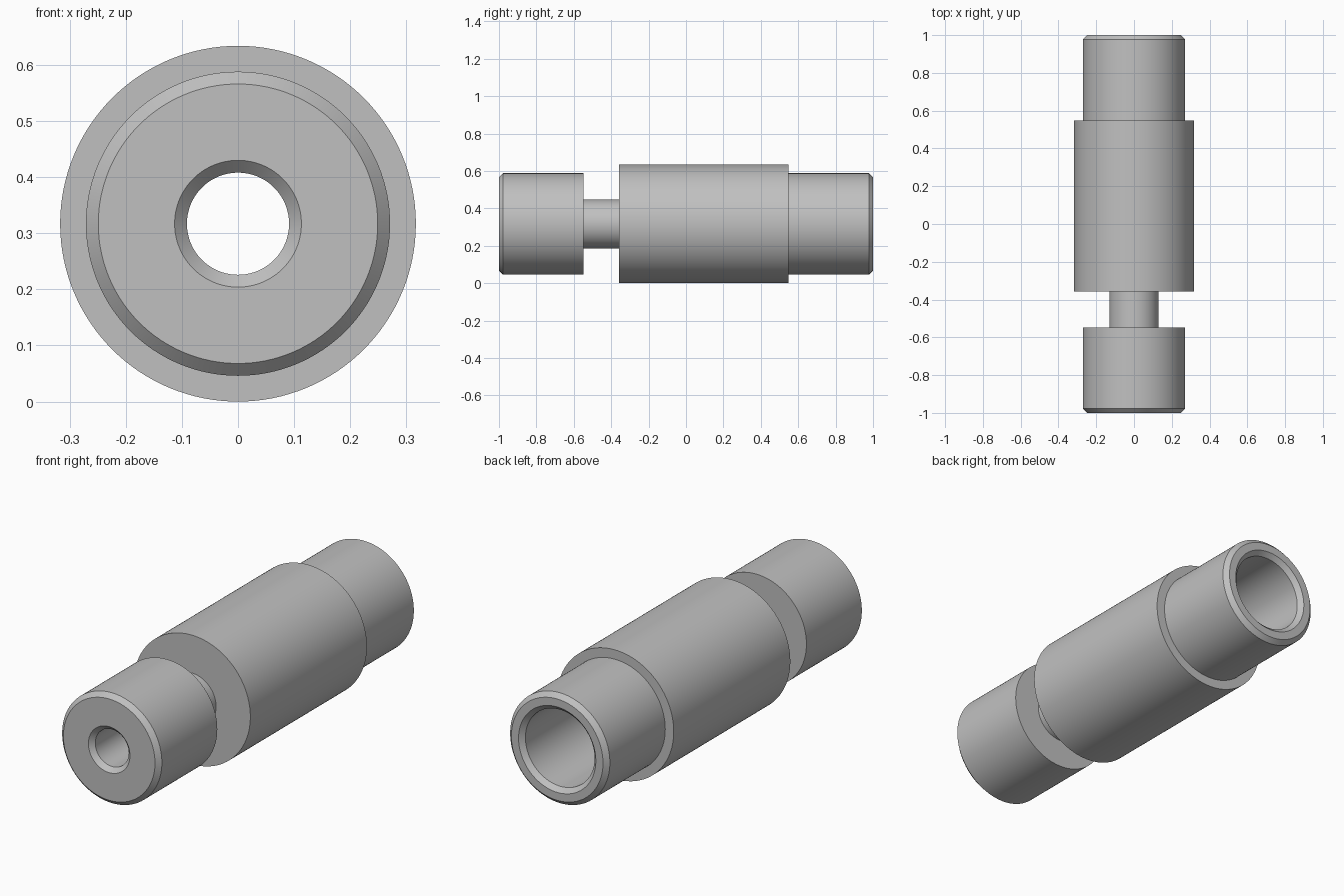
import bpy
import bmesh
import math

if "Cube" in bpy.data.objects:
    bpy.data.objects.remove(bpy.data.objects["Cube"])

SEGMENTS = 128
OUTER_R = 0.317      # widest sleeve radius, also the height of the axis
END_R = 0.271        # both end sections
NECK_R = 0.131
NARROW_R = 0.091     # front bore
WIDE_R = 0.188       # back bore
CH = 0.022           # chamfer size

steel = bpy.data.materials.new("steel_grey")
steel.diffuse_color = (0.53, 0.53, 0.53, 1.0)
steel.use_nodes = True
steel.node_tree.nodes["Principled BSDF"].inputs["Base Color"].default_value = steel.diffuse_color

# Closed wall profile as (radius, y): outside front to back, then inside back to front
profile = [
    (NARROW_R + CH, -1.0),
    (END_R - CH, -1.0), (END_R, -1.0 + CH), (END_R, -0.548),   # front section
    (NECK_R, -0.548), (NECK_R, -0.357),                        # thin neck
    (OUTER_R, -0.357), (OUTER_R, 0.548),                       # wide sleeve
    (END_R, 0.548), (END_R, 1.0 - CH), (END_R - CH, 1.0),      # back section
    (WIDE_R + CH, 1.0), (WIDE_R, 1.0 - CH), (WIDE_R, -0.27),   # wide back bore
    (NARROW_R, -0.27), (NARROW_R, -1.0 + CH),                  # narrow front bore
]


def lathe_y(name, points, height, material):
    """Revolve a closed (radius, y) profile around a horizontal y axis."""
    bm = bmesh.new()
    rings = []
    for i in range(SEGMENTS):
        a = 2 * math.pi * i / SEGMENTS
        rings.append([bm.verts.new((r * math.cos(a), y, r * math.sin(a)))
                      for r, y in points])
    n = len(points)
    for i, ring in enumerate(rings):
        following = rings[(i + 1) % SEGMENTS]
        for j in range(n):
            k = (j + 1) % n
            bm.faces.new((ring[j], ring[k], following[k], following[j]))
    bmesh.ops.recalc_face_normals(bm, faces=bm.faces)
    mesh = bpy.data.meshes.new(name)
    bm.to_mesh(mesh)
    bm.free()
    mesh.materials.append(material)
    obj = bpy.data.objects.new(name, mesh)
    obj.location.z = height
    bpy.context.collection.objects.link(obj)
    bpy.context.view_layer.objects.active = obj
    obj.select_set(True)
    bpy.ops.object.shade_smooth_by_angle(angle=math.radians(30))
    return obj


# Stepped, hollow tube
lathe_y("stepped_tube", profile, OUTER_R, steel)
